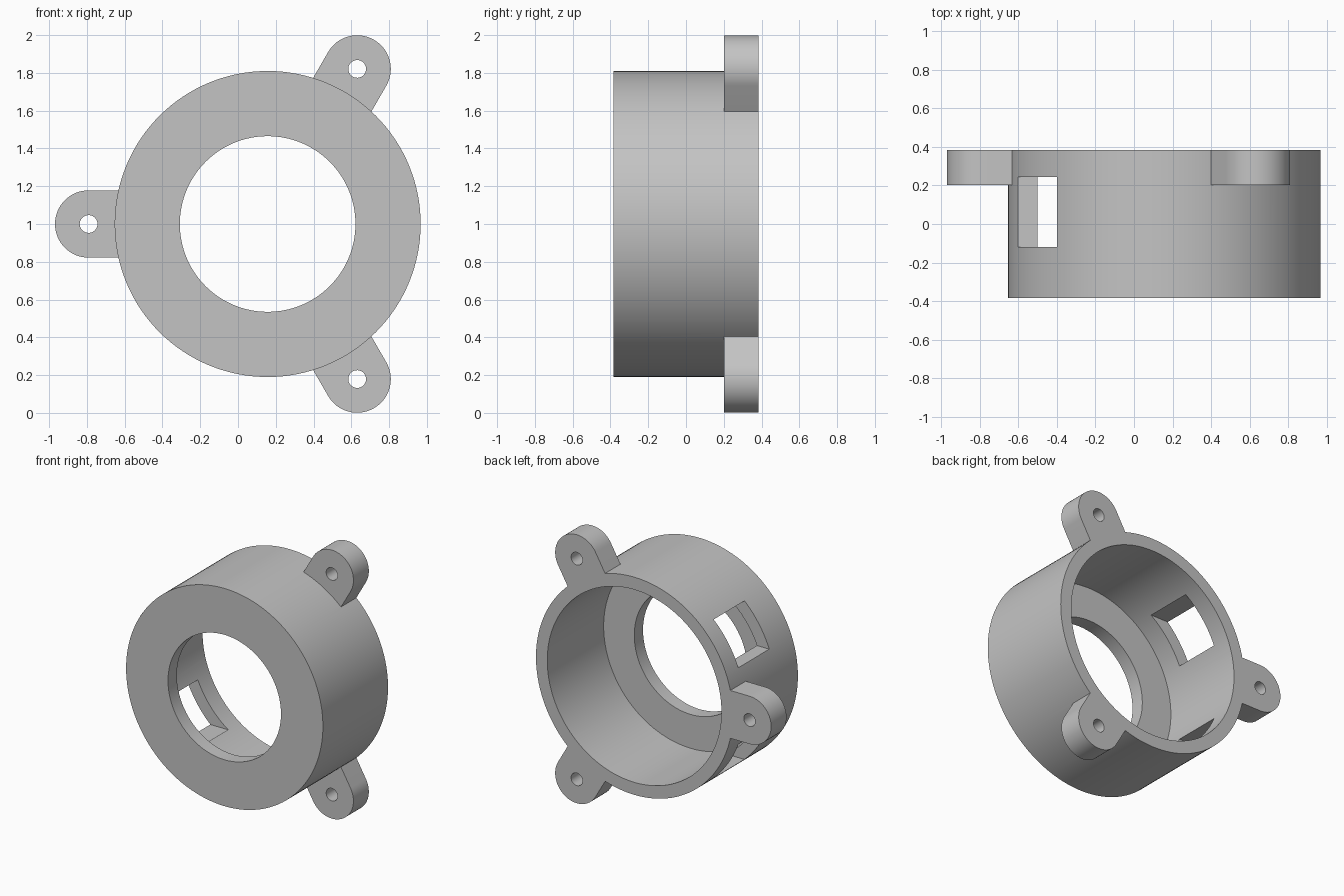
import bpy, bmesh, math
from mathutils import Matrix, Vector

default = bpy.data.objects.get("Cube")
if default:
    bpy.data.objects.remove(default, do_unlink=True)

CENTER = Vector((0.157, 0, 1))          # axis of the ring, running along y
OUTER, INNER, BORE = 0.81, 0.717, 0.465
FRONT, BACK, FLANGE = -0.383, 0.383, -0.28
EAR_DIST, EAR_R, EAR_FRONT = 0.948, 0.178, 0.202
SEGMENTS = 128

grey = bpy.data.materials.new("plain grey")
grey.use_nodes = True
colour = (0.55, 0.55, 0.55, 1)
grey.diffuse_color = colour
grey.node_tree.nodes["Principled BSDF"].inputs["Base Color"].default_value = colour


def prism(name, outline, y0, y1, angle=0.0):
    """Extrude an x-z outline from y0 to y1, turned about the ring axis."""
    bm = bmesh.new()
    face = bm.faces.new([bm.verts.new((x, y0, z)) for x, z in outline])
    new = bmesh.ops.extrude_face_region(bm, geom=[face])["geom"]
    bmesh.ops.translate(bm, vec=(0, y1 - y0, 0),
                        verts=[v for v in new if isinstance(v, bmesh.types.BMVert)])
    bmesh.ops.transform(bm, verts=bm.verts,
                        matrix=Matrix.Translation(CENTER) @ Matrix.Rotation(-angle, 4, 'Y'))
    bmesh.ops.recalc_face_normals(bm, faces=bm.faces)
    mesh = bpy.data.meshes.new(name)
    bm.to_mesh(mesh)
    bm.free()
    mesh.materials.append(grey)
    obj = bpy.data.objects.new(name, mesh)
    bpy.context.collection.objects.link(obj)
    return obj


def arc(radius, cx=0.0, start=0.0, sweep=2 * math.pi, n=SEGMENTS, closed=True):
    steps = n if closed else n - 1
    return [(cx + radius * math.cos(start + sweep * i / steps),
             radius * math.sin(start + sweep * i / steps)) for i in range(n)]


def combine(target, tool, operation):
    """Apply a boolean and discard the tool."""
    tool.hide_render = True
    mod = target.modifiers.new(operation, 'BOOLEAN')
    mod.operation, mod.solver, mod.object = operation, 'EXACT', tool
    bpy.context.view_layer.objects.active = target
    bpy.ops.object.modifier_apply(modifier=mod.name)
    bpy.data.objects.remove(tool, do_unlink=True)


# Round housing with three mounting ears
housing = prism("housing", arc(OUTER), FRONT, BACK)
ear_angles = [math.radians(a) for a in (60, 180, 300)]
ear_outline = arc(EAR_R, EAR_DIST, -math.pi / 2, math.pi, 33, False)
ear_outline += [(0.6, EAR_R), (0.6, -EAR_R)]
for a in ear_angles:
    combine(housing, prism("ear", ear_outline, EAR_FRONT, BACK, a), 'UNION')

# Hollow interior, front opening and screw holes
combine(housing, prism("cavity", arc(INNER), FLANGE, 0.6), 'DIFFERENCE')
combine(housing, prism("opening", arc(BORE), -0.6, 0), 'DIFFERENCE')
for a in ear_angles:
    hole = prism("screw_hole", arc(0.047, EAR_DIST, n=32), 0, 0.6, a)
    combine(housing, hole, 'DIFFERENCE')

# Two side windows, above and below the side ear
for side in (1, -1):
    window = [(x, side * z) for x, z in ((-1, 0.285), (-0.2, 0.285), (-0.2, 0.59), (-1, 0.59))]
    combine(housing, prism("window", window, -0.12, 0.243), 'DIFFERENCE')

# Smooth round walls with crisp edges
bpy.ops.object.select_all(action='DESELECT')
housing.select_set(True)
bpy.context.view_layer.objects.active = housing
bpy.ops.object.shade_smooth_by_angle(angle=math.radians(25))
